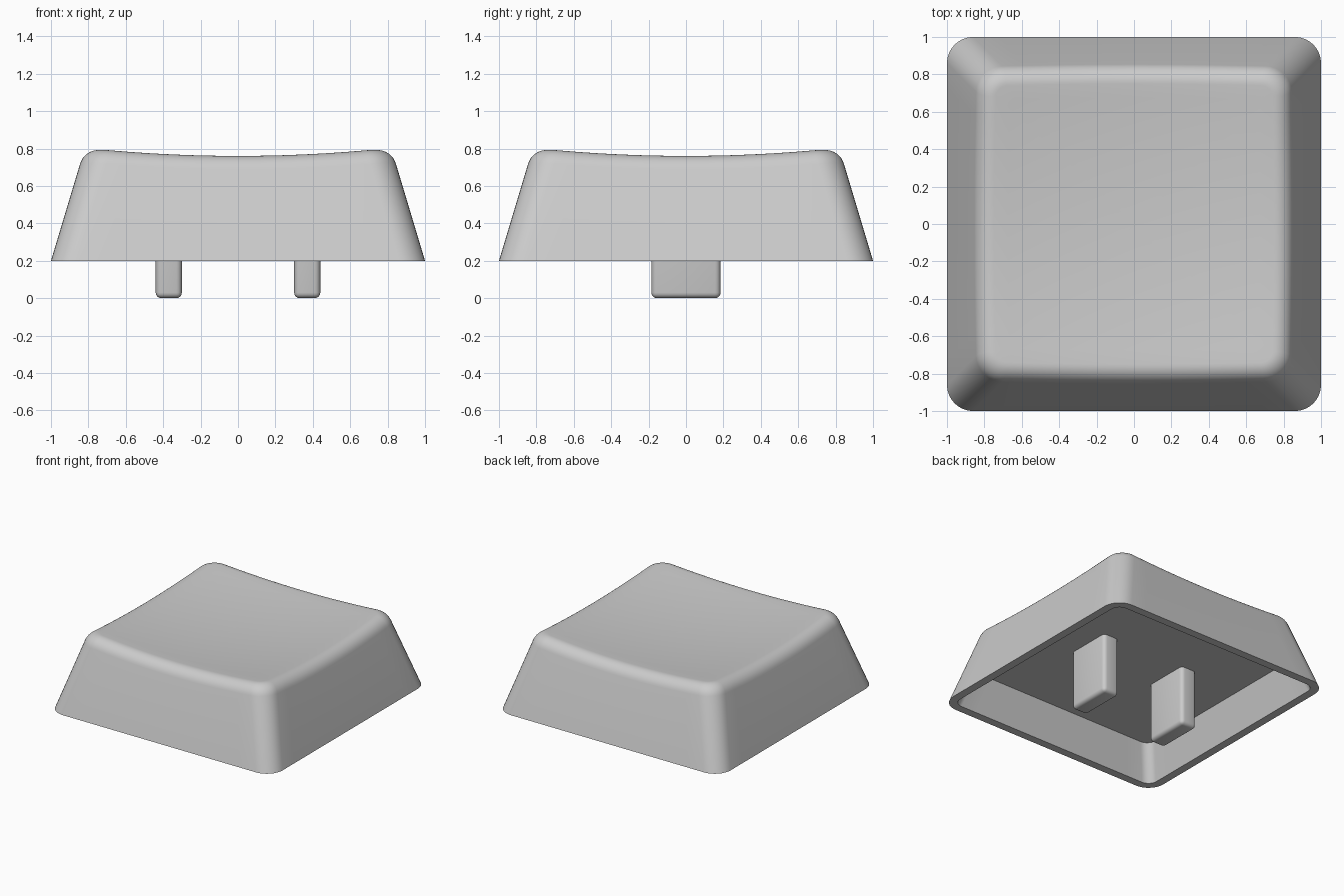
import bpy, bmesh, math
from mathutils import Vector

if "Cube" in bpy.data.objects:
    bpy.data.objects.remove(bpy.data.objects["Cube"])

BASE_Z, CEIL_Z = 0.2, 0.475
SLOPE, RADIUS, FILLET, WALL = 0.3, 0.14, 0.08, 0.065

grey = bpy.data.materials.new("light_grey")
grey.diffuse_color = (0.6, 0.6, 0.6, 1)
grey.use_nodes = True
grey.node_tree.nodes["Principled BSDF"].inputs["Base Color"].default_value = grey.diffuse_color


def outline(half, radius, corner_steps=8, side_steps=12):
    """Rounded square as a counter-clockwise list of (x, y)."""
    pts, c = [], half - radius
    corners = [(c, c, 0), (-c, c, 90), (-c, -c, 180), (c, -c, 270)]
    for k, (cx, cy, start) in enumerate(corners):
        for i in range(corner_steps + 1):
            a = math.radians(start + 90 * i / corner_steps)
            pts.append(Vector((cx + radius * math.cos(a), cy + radius * math.sin(a))))
        # straight side up to the next corner
        nx, ny, ns = corners[(k + 1) % 4]
        a = math.radians(ns)
        end = Vector((nx + radius * math.cos(a), ny + radius * math.sin(a)))
        first = pts[-1].copy()
        pts += [first.lerp(end, i / side_steps) for i in range(1, side_steps)]
    return pts


def dish(p):
    return 0.723 + 0.066 * p.length_squared


def wall_half(z):
    return 1 - SLOPE * (z - BASE_Z)


def finish(bm, name):
    bmesh.ops.recalc_face_normals(bm, faces=bm.faces)
    mesh = bpy.data.meshes.new(name)
    bm.to_mesh(mesh)
    bm.free()
    mesh.materials.append(grey)
    obj = bpy.data.objects.new(name, mesh)
    bpy.context.collection.objects.link(obj)
    bpy.context.view_layer.objects.active = obj
    obj.select_set(True)
    bpy.ops.object.shade_smooth_by_angle(angle=math.radians(35))
    obj.select_set(False)
    return obj


# Keycap shell: inner wall, lip, outer wall, rounded rim, dished top
count = len(outline(1, RADIUS))
rings = []
inner_r = RADIUS - WALL
for z in (CEIL_Z, BASE_Z):
    rings.append([p.to_3d() + Vector((0, 0, z)) for p in outline(wall_half(z) - WALL, inner_r)])
rings.append([p.to_3d() + Vector((0, 0, BASE_Z)) for p in outline(1, RADIUS)])

columns = []
for i in range(count):
    z = 0.77
    for _ in range(5):  # height where the side wall meets the dish
        z = dish(outline(wall_half(z), RADIUS)[i])
    zs = z - FILLET
    low = outline(wall_half(zs), RADIUS)[i].to_3d() + Vector((0, 0, zs))
    mid = outline(wall_half(z), RADIUS)[i].to_3d() + Vector((0, 0, z))
    top = outline(wall_half(z) - FILLET, RADIUS - FILLET)[i]
    columns.append((low, mid, top.to_3d() + Vector((0, 0, dish(top)))))
STEPS, W = 8, 0.79
for s in range(STEPS + 1):
    t = s / STEPS
    a, b, c = (1 - t) ** 2, 2 * W * t * (1 - t), t * t
    rings.append([(l * a + m * b + h * c) / (a + b + c) for l, m, h in columns])
for s in range(9, 0, -1):
    flat = [h.xy * s / 10 for _, _, h in columns]
    rings.append([p.to_3d() + Vector((0, 0, dish(p))) for p in flat])

bm = bmesh.new()
loops = [[bm.verts.new(p) for p in ring] for ring in rings]
for lo, hi in zip(loops, loops[1:]):
    for i in range(count):
        j = (i + 1) % count
        bm.faces.new((lo[i], lo[j], hi[j], hi[i]))
centre = bm.verts.new((0, 0, dish(Vector((0, 0)))))
for i in range(count):
    bm.faces.new((loops[-1][i], loops[-1][(i + 1) % count], centre))
bm.faces.new(loops[0])  # flat ceiling
finish(bm, "keycap_shell")

# Two mounting prongs under the ceiling
for side, name in ((-1, "left_prong"), (1, "right_prong")):
    bm = bmesh.new()
    bmesh.ops.create_cube(bm, size=1)
    for v in bm.verts:
        v.co = (side * 0.37 + v.co.x * 0.14, v.co.y * 0.37, (v.co.z + 0.5) * CEIL_Z)
    edges = [e for e in bm.edges if min(v.co.z for v in e.verts) < 0.01]
    bmesh.ops.bevel(bm, geom=edges, offset=0.03, segments=4, profile=0.5, affect='EDGES')
    finish(bm, name)
